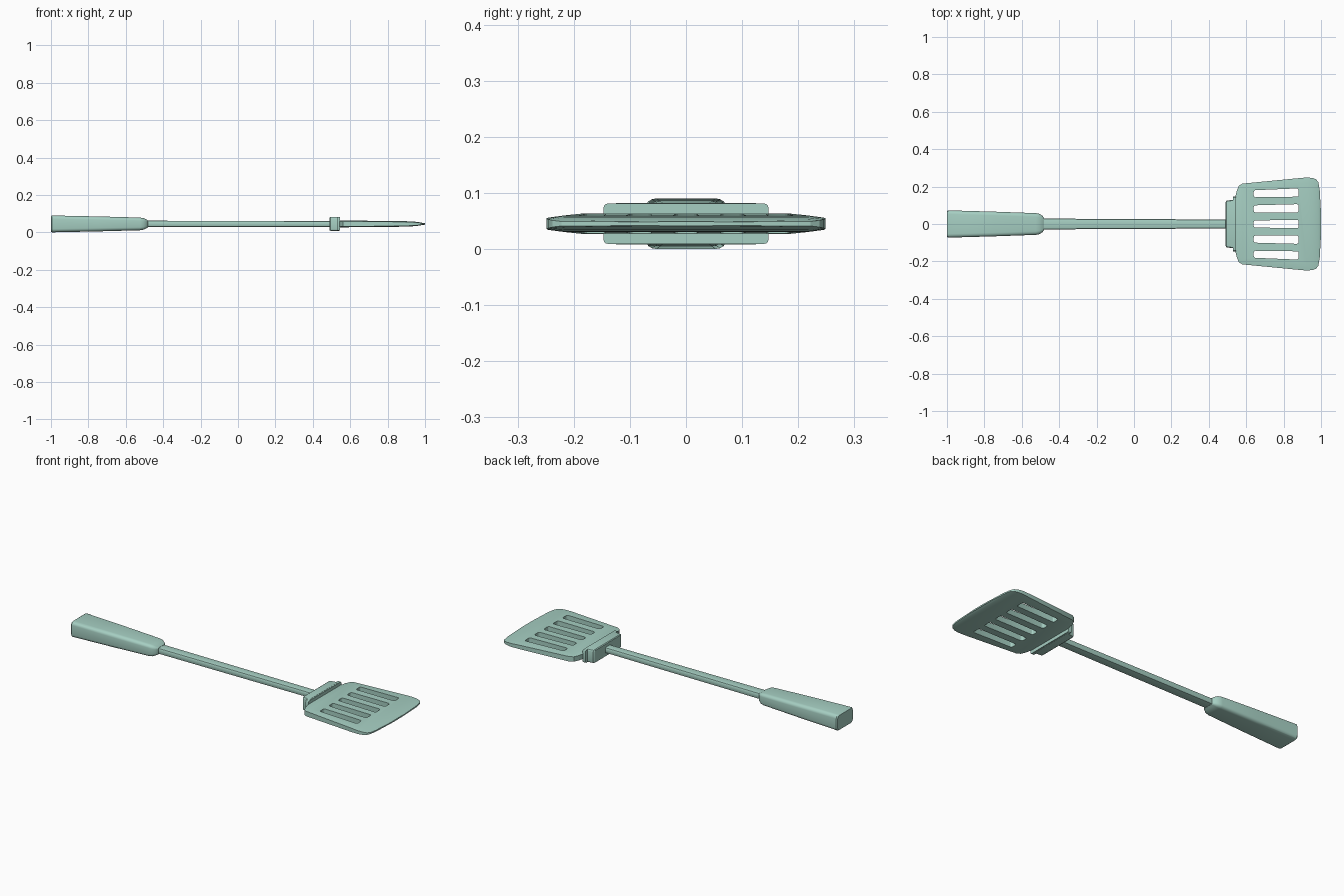
import bpy, bmesh, math
from mathutils import Vector

cube = bpy.data.objects.get("Cube")
if cube:
    bpy.data.objects.remove(cube, do_unlink=True)

MID = 0.045  # height of the utensil's centre line

mat = bpy.data.materials.new("soft teal")
mat.use_nodes = True
colour = (0.38, 0.62, 0.54, 1)
mat.diffuse_color = colour
mat.node_tree.nodes["Principled BSDF"].inputs["Base Color"].default_value = colour


def section(w, h, ry, rz, steps):
    """Rounded rectangle in y and z, with corner size ry by rz."""
    pts = []
    for q in range(4):
        sy = 1 if q in (0, 3) else -1
        sz = 1 if q < 2 else -1
        for i in range(steps + 1):
            a = math.pi / 2 * (q + i / steps)
            pts.append((sy * (w - ry) + ry * math.cos(a),
                        sz * (h - rz) + rz * math.sin(a)))
    return pts


def loft(name, stations, steps=1, angle=30):
    """Skin stations of (x, half width, half height, corner y, corner z)."""
    bm = bmesh.new()
    rings = []
    for x, w, h, ry, rz in stations:
        rings.append([bm.verts.new((x, y, MID + z))
                      for y, z in section(w, h, ry, rz, steps)])
    n = len(rings[0])
    for a, b in zip(rings, rings[1:]):
        for i in range(n):
            j = (i + 1) % n
            bm.faces.new((a[i], a[j], b[j], b[i]))
    bm.faces.new(rings[0])
    bm.faces.new(rings[-1])
    bmesh.ops.recalc_face_normals(bm, faces=bm.faces)
    me = bpy.data.meshes.new(name)
    bm.to_mesh(me)
    bm.free()
    me.materials.append(mat)
    ob = bpy.data.objects.new(name, me)
    bpy.context.collection.objects.link(ob)
    smooth(ob, angle)
    return ob


def activate(ob):
    bpy.ops.object.select_all(action='DESELECT')
    ob.select_set(True)
    bpy.context.view_layer.objects.active = ob


def smooth(ob, angle):
    activate(ob)
    bpy.ops.object.shade_smooth_by_angle(angle=math.radians(angle))


# Grip, tapering to a rounded shoulder
loft("handle", [
    (-1.0, 0.068, 0.041, 0.018, 0.016),
    (-0.994, 0.073, 0.045, 0.02, 0.018),
    (-0.75, 0.066, 0.04, 0.02, 0.018),
    (-0.525, 0.058, 0.034, 0.02, 0.016),
    (-0.505, 0.054, 0.031, 0.018, 0.015),
    (-0.49, 0.044, 0.024, 0.014, 0.012),
    (-0.48, 0.032, 0.018, 0.01, 0.008)], steps=4, angle=40)

# Shaft
loft("shaft", [(-0.5, 0.029, 0.017, 0.009, 0.007),
               (0.5, 0.024, 0.016, 0.009, 0.007)], steps=2)

# Collar block and the wider flange against the blade
loft("collar", [(0.49, 0.118, 0.034, 0.008, 0.008),
                (0.495, 0.125, 0.037, 0.008, 0.008),
                (0.54, 0.131, 0.037, 0.008, 0.008)], steps=3)
loft("collar_flange", [(0.528, 0.147, 0.036, 0.008, 0.008),
                       (0.546, 0.147, 0.036, 0.008, 0.008)], steps=3)

# Blade, thinning to a fine front edge
blade = loft("blade", [
    (0.543, 0.15, 0.018, 0.02, 0.004),
    (0.55, 0.18, 0.018, 0.025, 0.004),
    (0.561, 0.205, 0.018, 0.03, 0.004),
    (0.58, 0.216, 0.018, 0.03, 0.004),
    (0.88, 0.245, 0.015, 0.03, 0.004),
    (0.925, 0.249, 0.0135, 0.03, 0.004),
    (0.955, 0.246, 0.011, 0.03, 0.003),
    (0.975, 0.238, 0.008, 0.03, 0.002),
    (0.986, 0.222, 0.006, 0.03, 0.002),
    (0.993, 0.18, 0.005, 0.03, 0.001),
    (1.0, 0.06, 0.004, 0.02, 0.001)], angle=25)

# Five slots, fanning out slightly toward the front
bm = bmesh.new()
for k in range(-2, 3):
    outline = []
    for sx, sy in ((1, 1), (-1, 1), (-1, -1), (1, -1)):
        r = 0.01
        half = 0.019 if sx < 0 else 0.022
        centre = k * (0.081 if sx < 0 else 0.084)
        start = math.atan2(sy, sx) - math.pi / 4
        for i in range(4):
            a = start + i * math.pi / 6
            outline.append((0.76 + sx * (0.12 - r) + r * math.cos(a),
                            centre + sy * (half - r) + r * math.sin(a)))
    face = bm.faces.new([bm.verts.new((x, y, -0.1)) for x, y in outline])
    top = bmesh.ops.extrude_face_region(bm, geom=[face])["geom"]
    bmesh.ops.translate(bm, vec=Vector((0, 0, 0.3)),
                        verts=[v for v in top if isinstance(v, bmesh.types.BMVert)])
bmesh.ops.recalc_face_normals(bm, faces=bm.faces)
me = bpy.data.meshes.new("slot_cutter")
bm.to_mesh(me)
bm.free()
me.materials.append(mat)
cutter = bpy.data.objects.new("slot_cutter", me)
cutter.hide_render = True
bpy.context.collection.objects.link(cutter)

cut = blade.modifiers.new("slots", 'BOOLEAN')
cut.operation = 'DIFFERENCE'
cut.solver = 'EXACT'
cut.object = cutter
activate(blade)
bpy.ops.object.modifier_apply(modifier=cut.name)
bpy.data.objects.remove(cutter, do_unlink=True)
smooth(blade, 25)
